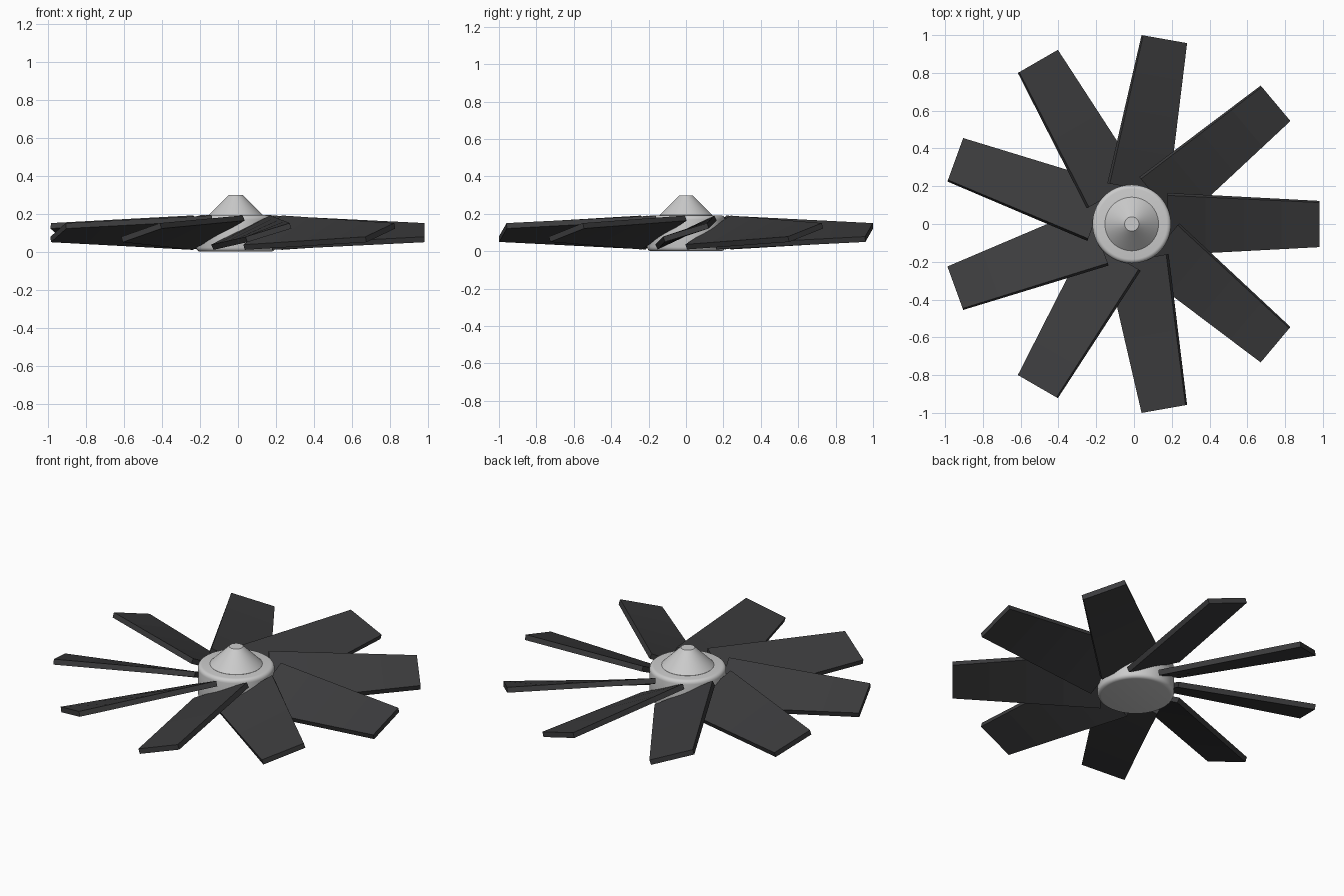
import bpy, bmesh, math
from mathutils import Matrix

if "Cube" in bpy.data.objects:
    bpy.data.objects.remove(bpy.data.objects["Cube"])

CX = -0.012  # rotor axis
BLADES = 9

dark = bpy.data.materials.new("dark_blade")
dark.diffuse_color = (0.045, 0.045, 0.047, 1)
dark.use_nodes = True
dark.node_tree.nodes["Principled BSDF"].inputs["Base Color"].default_value = dark.diffuse_color


def make_object(name, bm, mat=None):
    bmesh.ops.recalc_face_normals(bm, faces=bm.faces)
    mesh = bpy.data.meshes.new(name)
    bm.to_mesh(mesh)
    bm.free()
    obj = bpy.data.objects.new(name, mesh)
    bpy.context.collection.objects.link(obj)
    if mat:
        mesh.materials.append(mat)
    return obj


def lathe(name, profile, sides=64):
    """Closed solid turned from (radius, z) points."""
    bm = bmesh.new()
    rings = []
    for r, z in profile:
        rings.append([bm.verts.new((CX + r * math.cos(2 * math.pi * i / sides),
                                    r * math.sin(2 * math.pi * i / sides), z))
                      for i in range(sides)])
    for a, b in zip(rings, rings[1:]):
        for i in range(sides):
            j = (i + 1) % sides
            bm.faces.new((a[i], a[j], b[j], b[i]))
    bm.faces.new(rings[0])
    bm.faces.new(rings[-1])
    obj = make_object(name, bm)
    bpy.ops.object.select_all(action='DESELECT')
    obj.select_set(True)
    bpy.context.view_layer.objects.active = obj
    bpy.ops.object.shade_smooth_by_angle(angle=math.radians(30))
    return obj


def blade(name, angle):
    """Tapered flat plate with a slight twist from root to tip."""
    bm = bmesh.new()
    turn = Matrix.Translation((CX, 0, 0)) @ Matrix.Rotation(angle, 4, 'Z')
    sections = []
    steps = 4
    for k in range(steps + 1):
        f = k / steps
        r = 0.19 + (0.994 - 0.19) * f
        hy = 0.158 + (0.118 - 0.158) * f   # plan half width
        hz = 0.077 + (0.036 - 0.077) * f   # half rise across the chord
        pitch = math.atan2(hz, hy)
        w, t = math.hypot(hy, hz), 0.015
        rot = Matrix.Rotation(pitch, 4, 'X')
        move = turn @ Matrix.Translation((r, 0, 0.1)) @ rot
        sections.append([bm.verts.new(move @ Matrix.Translation((0, y, z)).translation)
                         for y, z in ((-w, -t), (w, -t), (w, t), (-w, t))])
    for a, b in zip(sections, sections[1:]):
        for i in range(4):
            j = (i + 1) % 4
            bm.faces.new((a[i], a[j], b[j], b[i]))
    bm.faces.new(sections[0])
    bm.faces.new(sections[-1])
    return make_object(name, bm, dark)


# hub drum with rounded rims
rim, R, H = 0.022, 0.208, 0.192
arc = [math.radians(a) for a in (0, 22.5, 45, 67.5, 90)]
lower = [(R - rim + rim * math.sin(a), rim - rim * math.cos(a)) for a in arc]
upper = [(r, H - z) for r, z in reversed(lower)]
lathe("hub", lower + upper)

# nose cone on top of the hub
lathe("nose_cone", [(0.142, 0.18), (0.142, 0.193), (0.045, 0.29), (0.038, 0.297)])

# ring of pitched blades
for n in range(BLADES):
    blade(f"blade_{n + 1}", 2 * math.pi * n / BLADES)
